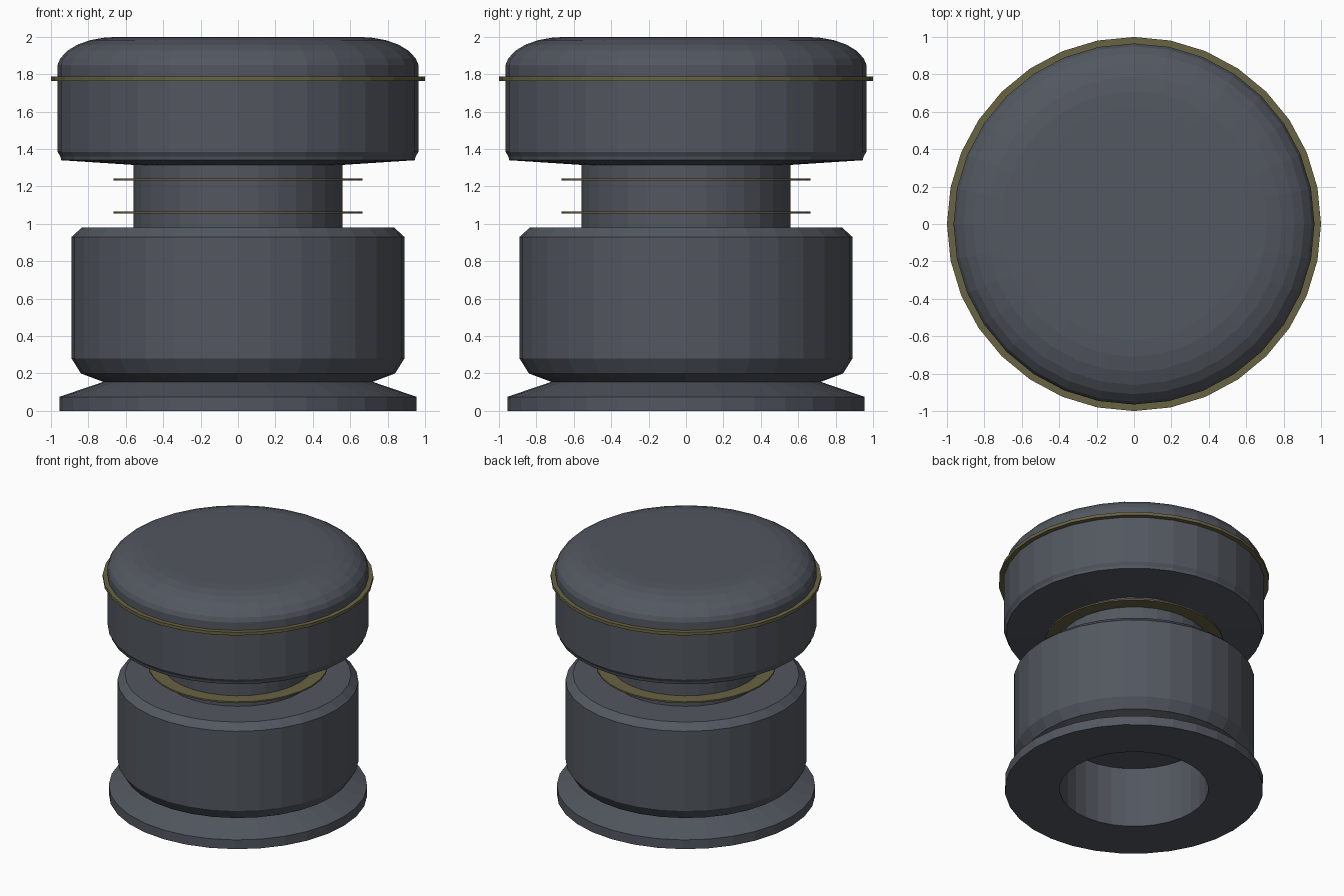
import bpy, bmesh, math

if "Cube" in bpy.data.objects:
    bpy.data.objects.remove(bpy.data.objects["Cube"])

SIDES = 32


def material(name, color):
    m = bpy.data.materials.new(name)
    m.diffuse_color = color
    m.use_nodes = True
    m.node_tree.nodes["Principled BSDF"].inputs["Base Color"].default_value = m.diffuse_color
    return m


dark = material("dark_slate", (0.085, 0.095, 0.115, 1))
olive = material("olive_trim", (0.14, 0.125, 0.055, 1))


def lathe(name, profile, mat, closed=False):
    """Revolve (radius, height) points around z; radius 0 makes a pole."""
    bm = bmesh.new()
    rings = []
    for r, z in profile:
        if r == 0:
            rings.append([bm.verts.new((0, 0, z))] * SIDES)
        else:
            rings.append([bm.verts.new((r * math.cos(math.tau * i / SIDES),
                                        r * math.sin(math.tau * i / SIDES), z))
                          for i in range(SIDES)])
    pairs = list(zip(rings, rings[1:]))
    if closed:
        pairs.append((rings[-1], rings[0]))
    for a, b in pairs:
        for i in range(SIDES):
            j = (i + 1) % SIDES
            bm.faces.new(list(dict.fromkeys((a[i], a[j], b[j], b[i]))))
    bmesh.ops.recalc_face_normals(bm, faces=bm.faces)
    mesh = bpy.data.meshes.new(name)
    bm.to_mesh(mesh)
    bm.free()
    mesh.materials.append(mat)
    ob = bpy.data.objects.new(name, mesh)
    bpy.context.collection.objects.link(ob)
    return ob


def washer(name, inner, outer, z, thick):
    lo, hi = z - thick / 2, z + thick / 2
    return lathe(name, [(inner, lo), (outer, lo), (outer, hi), (inner, hi)], olive, True)


# Flared foot and lower body with a blind socket underneath, then neck and domed cap
lathe("body", [
    (0, 0.49), (0.55, 0.49), (0.55, 0), (0.955, 0), (0.955, 0.075), (0.72, 0.155),
    (0.84, 0.2), (0.89, 0.28), (0.89, 0.93), (0.835, 0.98), (0.56, 0.98),
    (0.56, 1.315), (0.945, 1.34), (0.95, 1.36), (0.965, 1.385), (0.965, 1.85),
    (0.95, 1.885), (0.91, 1.927), (0.86, 1.957), (0.79, 1.982), (0.71, 1.996),
    (0.62, 2.0), (0, 2.0)], dark)

# Trim ring around the cap
washer("cap_ring", 0.955, 1.0, 1.775, 0.025)

# Two thin rings on the neck
for label, z in (("lower", 1.06), ("upper", 1.237)):
    washer(label + "_neck_ring", 0.55, 0.665, z, 0.012)
